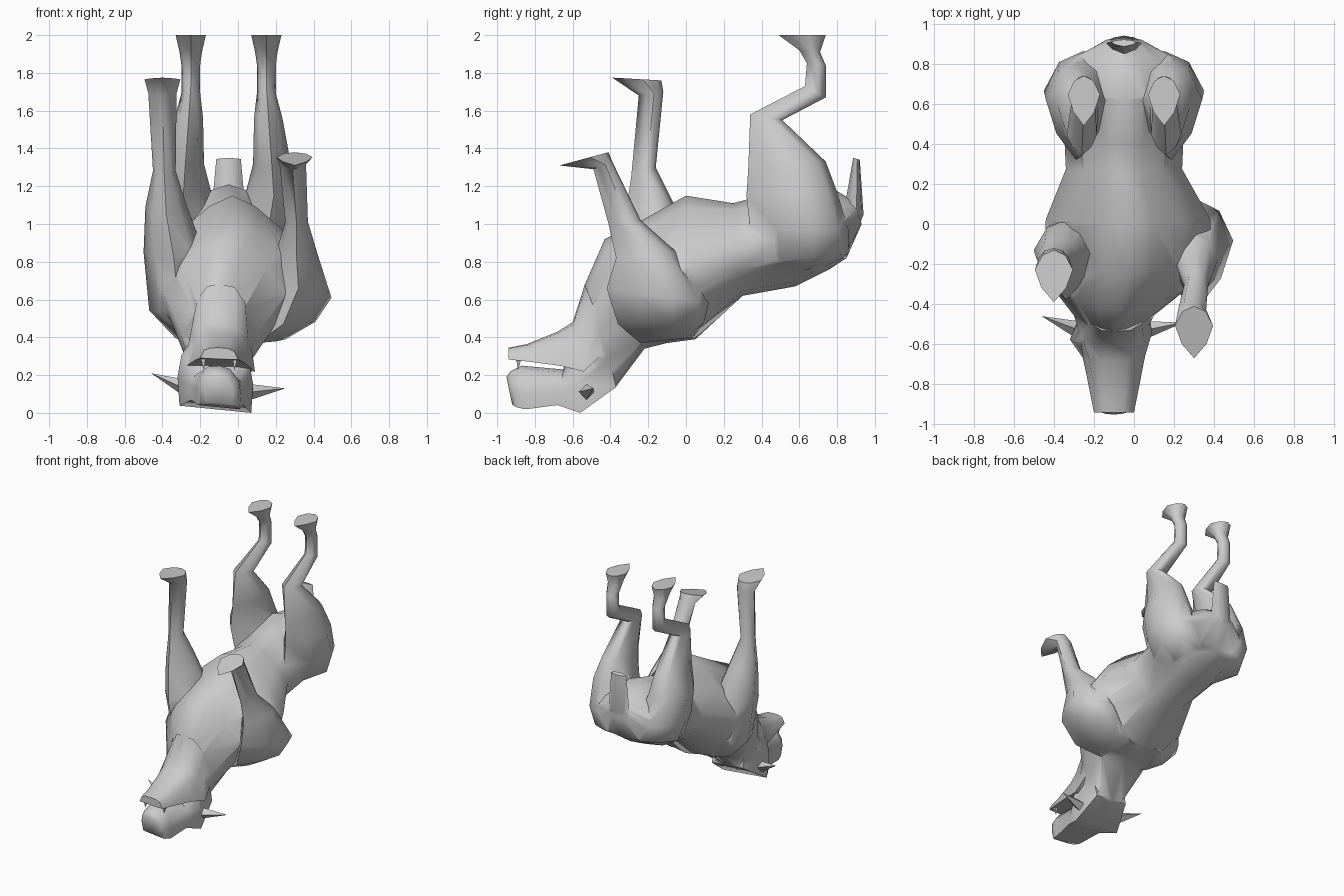
import bpy, bmesh, math
from mathutils import Vector

if "Cube" in bpy.data.objects:
    bpy.data.objects.remove(bpy.data.objects["Cube"])

# Half cross-sections (u = sideways, v = from edge A to edge B), mirrored to full rings
BODY = [(0, -1), (.5, -.9), (.88, -.45), (1, .02), (.68, .5), (.3, .85), (0, 1)]
HEAD = [(0, -1), (.95, -1), (1, -.2), (.9, .4), (.5, .9), (0, 1)]
JAW = [(0, -1), (1, -.95), (.8, .45), (.45, .93), (0, 1)]
LEG = [(0, -1), (.65, -.45), (1, .25), (.6, .8), (0, 1)]


def smooth(ob, angle):
    bpy.ops.object.select_all(action='DESELECT')
    ob.select_set(True)
    bpy.context.view_layer.objects.active = ob
    bpy.ops.object.shade_smooth_by_angle(angle=math.radians(angle))


def finish(bm, name):
    bmesh.ops.triangulate(bm, faces=[f for f in bm.faces if len(f.verts) > 4])
    bmesh.ops.recalc_face_normals(bm, faces=bm.faces)
    me = bpy.data.meshes.new(name)
    bm.to_mesh(me)
    bm.free()
    ob = bpy.data.objects.new(name, me)
    bpy.context.collection.objects.link(ob)
    return ob


def loft(name, half, rings, roll=0.0):
    """rings: (centre x, half width, (y, z) of edge A, (y, z) of edge B)"""
    full = half + [(-u, v) for u, v in reversed(half) if u > 0]
    bm = bmesh.new()
    loops = []
    for cx, w, a, b in rings:
        loop = []
        for u, v in full:
            t = (v + 1) / 2
            y = a[0] + (b[0] - a[0]) * t
            z = a[1] + (b[1] - a[1]) * t - u * w * roll
            loop.append(bm.verts.new((cx + u * w, y, z)))
        loops.append(loop)
    n = len(full)
    for p, q in zip(loops, loops[1:]):
        for i in range(n):
            j = (i + 1) % n
            bm.faces.new((p[i], p[j], q[j], q[i]))
    bm.faces.new(loops[0])
    bm.faces.new(loops[-1])
    return finish(bm, name)


def spike(name, base, tip, radius, sides=4):
    base, tip = Vector(base), Vector(tip)
    rot = (tip - base).to_track_quat('Z', 'Y')
    bm = bmesh.new()
    ring = [bm.verts.new(base + rot @ Vector((radius * math.cos(2 * math.pi * i / sides),
            radius * math.sin(2 * math.pi * i / sides), 0))) for i in range(sides)]
    apex = bm.verts.new(tip)
    bm.faces.new(ring)
    for i in range(sides):
        bm.faces.new((ring[i], ring[(i + 1) % sides], apex))
    return finish(bm, name)


# Torso, lying belly up: edge A is the back, edge B the belly
body = loft("body", BODY, [
    (-.11, .15, (-.55, .10), (-.60, .42)),
    (-.10, .20, (-.37, .14), (-.54, .67)),
    (-.07, .33, (-.22, .34), (-.43, .92)),
    (-.03, .42, (-.10, .37), (-.25, 1.01)),
    (-.03, .41, (.05, .39), (0, 1.15)),
    (-.05, .29, (.30, .62), (.25, 1.11)),
    (-.05, .30, (.58, .67), (.40, 1.15)),
    (-.05, .33, (.76, .76), (.62, 1.21)),
    (-.05, .27, (.85, .82), (.79, 1.18)),
    (-.05, .10, (.93, 1.0), (.89, 1.12))])

# Skull with upper muzzle, then the lower jaw and throat above it
parts = [loft("head", HEAD, [
    (-.10, .07, (-.92, .05), (-.95, .19)),
    (-.10, .10, (-.90, .04), (-.93, .22)),
    (-.10, .115, (-.85, .03), (-.87, .25)),
    (-.11, .145, (-.68, .055), (-.65, .23)),
    (-.12, .20, (-.56, .019), (-.60, .40)),
    (-.10, .14, (-.37, .15), (-.46, .55))], roll=.1)]
parts.append(loft("lower_jaw", JAW, [
    (-.10, .10, (-.94, .285), (-.94, .345)),
    (-.10, .12, (-.84, .275), (-.84, .365)),
    (-.10, .155, (-.66, .25), (-.68, .43)),
    (-.10, .19, (-.54, .22), (-.60, .48)),
    (-.09, .16, (-.40, .35), (-.535, .68))], roll=.04))

# Front legs from paw to shoulder: edge A is the front, edge B the rear
parts.append(loft("front_leg_left", LEG, [
    (-.40, .095, (-.39, 1.775), (-.13, 1.76)),
    (-.40, .075, (-.25, 1.68), (-.12, 1.70)),
    (-.39, .06, (-.29, 1.25), (-.16, 1.30)),
    (-.38, .11, (-.32, 1.05), (-.07, 1.12)),
    (-.34, .16, (-.38, .82), (.02, .87)),
    (-.31, .16, (-.34, .53), (.05, .55)),
    (-.18, .15, (-.27, .37), (.04, .41))]))
parts.append(loft("front_leg_right", LEG, [
    (.30, .095, (-.67, 1.31), (-.41, 1.38)),
    (.29, .07, (-.49, 1.29), (-.39, 1.33)),
    (.31, .06, (-.41, 1.0), (-.24, 1.02)),
    (.31, .11, (-.37, .82), (-.06, .86)),
    (.32, .175, (-.42, .66), (.12, .58)),
    (.24, .17, (-.36, .47), (.10, .49)),
    (.10, .15, (-.24, .37), (.04, .40))]))

# Hind legs from paw to haunch, mirrored about the hip centre
hind = [
    (.20, .08, (.49, 2.0), (.74, 2.0)),
    (.20, .06, (.60, 1.92), (.71, 1.91)),
    (.20, .05, (.64, 1.85), (.74, 1.84)),
    (.20, .05, (.63, 1.73), (.74, 1.67)),
    (.21, .075, (.34, 1.58), (.51, 1.55)),
    (.23, .10, (.33, 1.30), (.74, 1.33)),
    (.24, .15, (.32, 1.15), (.80, 1.17)),
    (.21, .19, (.34, .97), (.86, .97)),
    (.16, .19, (.36, .80), (.86, .84)),
    (.06, .15, (.44, .72), (.76, .78))]
for side, label in ((-1, "left"), (1, "right")):
    parts.append(loft("hind_leg_" + label, LEG, [(-.05 + side * x, w, a, b) for x, w, a, b in hind]))

# Short tail curling up behind the rump
parts.append(loft("tail", LEG, [
    (-.05, .10, (.80, .92), (.85, .82)),
    (-.05, .09, (.84, 1.09), (.94, 1.05)),
    (-.05, .065, (.885, 1.35), (.92, 1.34))]))

# Fuse all parts into one continuous skin
bpy.context.view_layer.objects.active = body
for part in parts:
    mod = body.modifiers.new("fuse", 'BOOLEAN')
    mod.operation, mod.solver, mod.object = 'UNION', 'EXACT', part
    mod.use_self = True
    bpy.ops.object.modifier_apply(modifier=mod.name)
    bpy.data.objects.remove(part)
smooth(body, 60)

# Fangs and pointed ears
for side, label in ((-1, "left"), (1, "right")):
    smooth(spike("fang_" + label, (-.1 + side * .085, -.885, .29), (-.1 + side * .08, -.89, .225), .02), 20)
smooth(spike("ear_left", (-.27, -.53, .13), (-.46, -.46, .21), .045), 20)
smooth(spike("ear_right", (.05, -.53, .11), (.25, -.49, .13), .045), 20)
